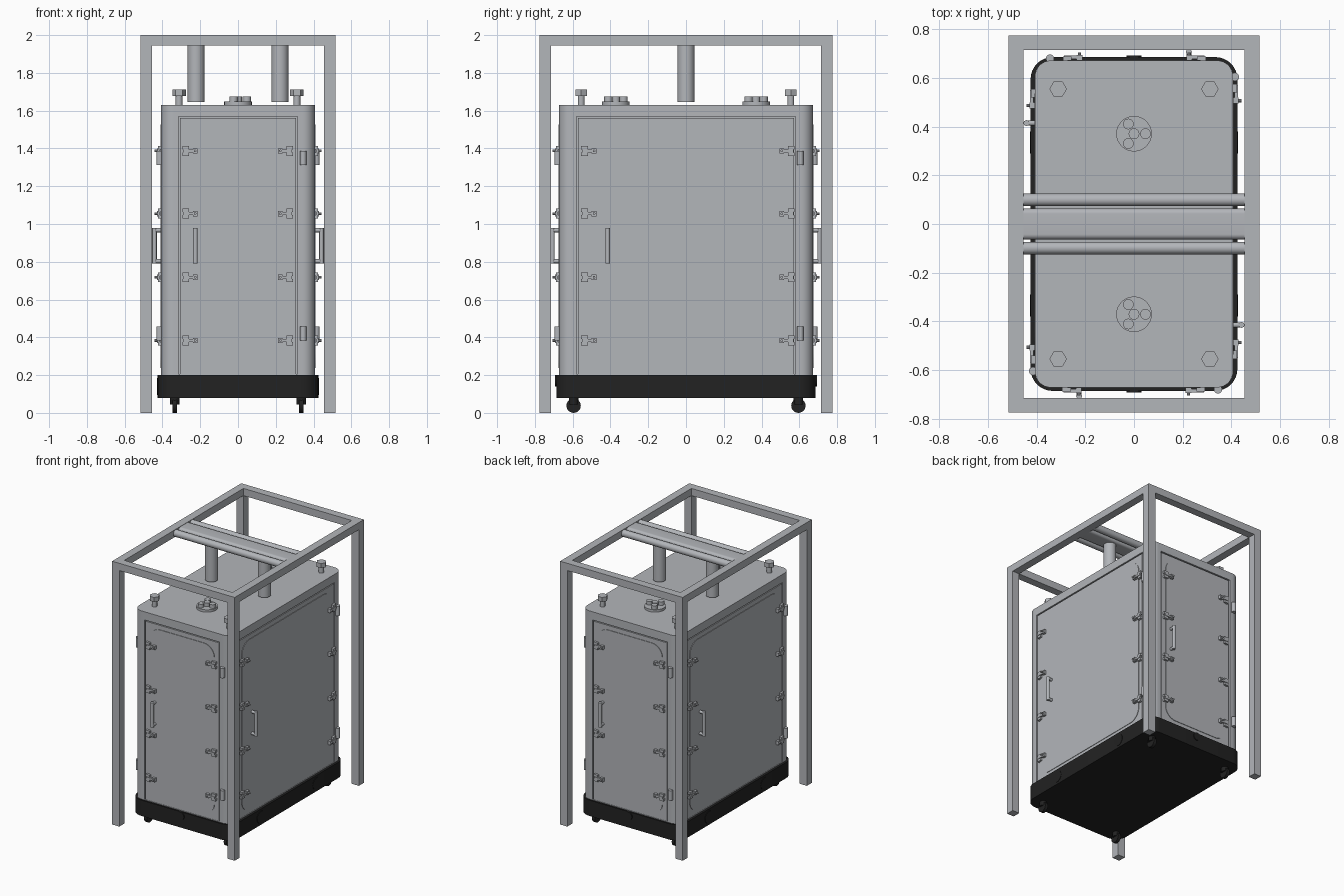
import bpy, bmesh, math
from mathutils import Matrix, Vector

if "Cube" in bpy.data.objects:
    bpy.data.objects.remove(bpy.data.objects["Cube"])


def material(name, rgb):
    m = bpy.data.materials.new(name)
    m.diffuse_color = (*rgb, 1)
    m.use_nodes = True
    m.node_tree.nodes["Principled BSDF"].inputs["Base Color"].default_value = m.diffuse_color
    return m


STEEL = material("steel grey", (0.45, 0.465, 0.49))
BLACK = material("black", (0.016, 0.016, 0.016))


def finish(name, bm, mat, turn=0.0, smooth=False):
    """Turn a bmesh into an object, rotated about the vertical axis."""
    bmesh.ops.transform(bm, matrix=Matrix.Rotation(turn, 4, 'Z'), verts=bm.verts)
    bmesh.ops.recalc_face_normals(bm, faces=bm.faces)
    me = bpy.data.meshes.new(name)
    bm.to_mesh(me)
    bm.free()
    me.materials.append(mat)
    ob = bpy.data.objects.new(name, me)
    bpy.context.collection.objects.link(ob)
    if smooth:
        bpy.ops.object.select_all(action='DESELECT')
        ob.select_set(True)
        bpy.context.view_layer.objects.active = ob
        bpy.ops.object.shade_smooth_by_angle(angle=math.radians(35))
    return ob


def add_box(bm, x0, x1, y0, y1, z0, z1):
    m = Matrix.Translation(((x0 + x1) / 2, (y0 + y1) / 2, (z0 + z1) / 2))
    m = m @ Matrix.Diagonal((x1 - x0, y1 - y0, z1 - z0, 1))
    bmesh.ops.create_cube(bm, size=1, matrix=m)


def add_cyl(bm, a, b, r, seg=20):
    a, b = Vector(a), Vector(b)
    d = b - a
    m = Matrix.Translation((a + b) / 2) @ d.to_track_quat('Z', 'Y').to_matrix().to_4x4()
    bmesh.ops.create_cone(bm, cap_ends=True, segments=seg, radius1=r, radius2=r,
                          depth=d.length, matrix=m)


def add_rounded(bm, hx, hy, r, lo, hi, place=None, seg=8):
    """Rounded rectangle prism along z, optionally placed by a matrix."""
    ring = []
    for k, (sx, sy) in enumerate(((1, 1), (-1, 1), (-1, -1), (1, -1))):
        for i in range(seg + 1):
            t = math.pi / 2 * (k + i / seg)
            ring.append((sx * (hx - r) + r * math.cos(t), sy * (hy - r) + r * math.sin(t)))
    low = [bm.verts.new((x, y, lo)) for x, y in ring]
    top = [bm.verts.new((x, y, hi)) for x, y in ring]
    bm.faces.new(low[::-1])
    bm.faces.new(top)
    n = len(ring)
    for i in range(n):
        bm.faces.new((low[i], low[(i + 1) % n], top[(i + 1) % n], top[i]))
    if place:
        bmesh.ops.transform(bm, matrix=place, verts=low + top)


# outer frame: four posts and the top rails
bm = bmesh.new()
for sx in (-1, 1):
    for sy in (-1, 1):
        x, y = sorted((sx * 0.515, sx * 0.455)), sorted((sy * 0.775, sy * 0.715))
        add_box(bm, *x, *y, 0, 1.945)
    add_box(bm, *sorted((sx * 0.515, sx * 0.455)), -0.775, 0.775, 1.945, 2)
    add_box(bm, -0.455, 0.455, *sorted((sx * 0.775, sx * 0.715)), 1.945, 2)
finish("outer_frame", bm, STEEL)

# rounded cross beam, side tubes and hanging pipes
bm = bmesh.new()
along_x = Matrix.Rotation(math.pi / 2, 4, 'Y')
add_rounded(bm, 0.026, 0.064, 0.022, -0.457, 0.457,
            Matrix.Translation((0, 0, 1.972)) @ along_x)
finish("cross_beam", bm, STEEL, smooth=True)
bm = bmesh.new()
for s in (-1, 1):
    add_cyl(bm, (-0.457, s * 0.099, 1.972), (0.457, s * 0.099, 1.972), 0.026)
finish("cross_tubes", bm, STEEL, smooth=True)
bm = bmesh.new()
for s in (-1, 1):
    add_cyl(bm, (s * 0.222, 0, 1.645), (s * 0.222, 0, 1.96), 0.045, 32)
finish("hanging_pipes", bm, STEEL, smooth=True)

# cabinet body with a shallow pocket for each door
bm = bmesh.new()
add_rounded(bm, 0.407, 0.672, 0.065, 0.2, 1.63)
body = finish("cabinet_body", bm, STEEL, smooth=True)
bm = bmesh.new()
for s in (-1, 1):
    add_box(bm, -0.316, 0.316, *sorted((s * 0.64, s * 0.7)), 0.205, 1.568)
    add_box(bm, *sorted((s * 0.375, s * 0.44)), -0.58, 0.58, 0.205, 1.568)
cutter = finish("pocket_cutter", bm, STEEL)
cutter.hide_render = True
mod = body.modifiers.new("door_pockets", 'BOOLEAN')
mod.operation, mod.solver, mod.object = 'DIFFERENCE', 'EXACT', cutter
bpy.context.view_layer.objects.active = body
bpy.ops.object.modifier_apply(modifier=mod.name)
bpy.data.objects.remove(cutter)

# base skirt
bm = bmesh.new()
add_rounded(bm, 0.425, 0.686, 0.09, 0.08, 0.2)
finish("base_skirt", bm, BLACK, smooth=True)


def door_side(label, turn, half, d, clamps, handle_x, hinge_x, plugs):
    """One door with its fittings, made facing -y at distance d, then turned."""
    bm = bmesh.new()
    add_box(bm, -half, half, -d, -d + 0.035, 0.205, 1.56)
    finish(label + "_door", bm, STEEL, turn)
    # raised rounded panel
    bm = bmesh.new()
    up = Matrix.Translation((0, -d, 0.882)) @ Matrix.Rotation(math.pi / 2, 4, 'X')
    add_rounded(bm, half - 0.035, 0.645, 0.09, -0.002, 0.004, up)
    finish(label + "_door_panel", bm, STEEL, turn)
    # clamps: foot block, arm, pivot and knob
    bm = bmesh.new()
    for z in (0.383, 0.718, 1.055, 1.387):
        for s, c in zip((-1, 1), clamps):
            add_box(bm, *sorted((c + s * 0.005, c + s * 0.04)), -d - 0.018, -d, z - 0.026, z - 0.008)
            add_box(bm, *sorted((c + s * 0.005, c + s * 0.04)), -d - 0.018, -d, z + 0.008, z + 0.026)
            add_box(bm, *sorted((c - s * 0.04, c + s * 0.035)), -d - 0.022, -d - 0.008, z - 0.008, z + 0.008)
            x = c - s * 0.028
            add_box(bm, x - 0.012, x + 0.012, -d - 0.024, -d, z - 0.014, z + 0.014)
            add_cyl(bm, (x, -d - 0.022, z), (x, -d - 0.036, z), 0.007, 10)
    finish(label + "_clamps", bm, STEEL, turn)
    # pull handle
    bm = bmesh.new()
    add_cyl(bm, (handle_x, -d - 0.037, 0.79), (handle_x, -d - 0.037, 0.98), 0.012, 16)
    for z in (0.803, 0.967):
        add_cyl(bm, (handle_x, -d, z), (handle_x, -d - 0.037, z), 0.011, 16)
    finish(label + "_handle", bm, STEEL, turn, True)
    # hinges
    bm = bmesh.new()
    for z in (0.382, 1.312):
        add_cyl(bm, (hinge_x, -d - 0.01, z), (hinge_x, -d - 0.01, z + 0.075), 0.017)
    finish(label + "_hinges", bm, STEEL, turn, True)
    # round plugs in the skirt
    bm = bmesh.new()
    for x, z, r in plugs:
        add_cyl(bm, (x, -d - 0.01, z), (x, -d - 0.023, z), r, 24)
    finish(label + "_skirt_plugs", bm, BLACK, turn, True)


# front and back doors match by half turn, as do the two sides
for label, turn in (("front", 0), ("back", math.pi)):
    door_side(label, turn, 0.308, 0.67, (-0.255, 0.252), -0.226, 0.345,
              [(0, 0.17, 0.03)])
for label, turn in (("right", math.pi / 2), ("left", -math.pi / 2)):
    door_side(label, turn, 0.572, 0.405, (-0.515, 0.535), -0.415, 0.605,
              [(-0.335, 0.14, 0.045), (0.335, 0.14, 0.045)])

# roof bolts, cable glands and casters
bolts, glands, casters = bmesh.new(), bmesh.new(), bmesh.new()
for sy in (-1, 1):
    add_cyl(glands, (0, sy * 0.371, 1.625), (0, sy * 0.371, 1.648), 0.073, 32)
    for x, y in ((0, 0), (0.047, 0), (-0.023, 0.04), (-0.023, -0.04)):
        add_cyl(glands, (x, sy * 0.371 + y, 1.645), (x, sy * 0.371 + y, 1.675), 0.022)
    for sx in (-1, 1):
        x, y = sx * 0.312, sy * 0.555
        add_cyl(bolts, (x, y, 1.625), (x, y, 1.68), 0.018)
        m = Matrix.Translation((x, y, 1.694)) @ Matrix.Rotation(math.pi / 2, 4, 'Z')
        bmesh.ops.create_cone(bolts, cap_ends=True, segments=6, radius1=0.036,
                              radius2=0.036, depth=0.034, matrix=m)
        x, y = sx * 0.335, sy * 0.595
        add_cyl(casters, (x - 0.012, y, 0.038), (x + 0.012, y, 0.038), 0.038, 24)
        add_cyl(casters, (x, y, 0.045), (x, y, 0.085), 0.025)
finish("roof_bolts", bolts, STEEL, smooth=True)
finish("cable_glands", glands, STEEL, smooth=True)
finish("casters", casters, BLACK, smooth=True)
